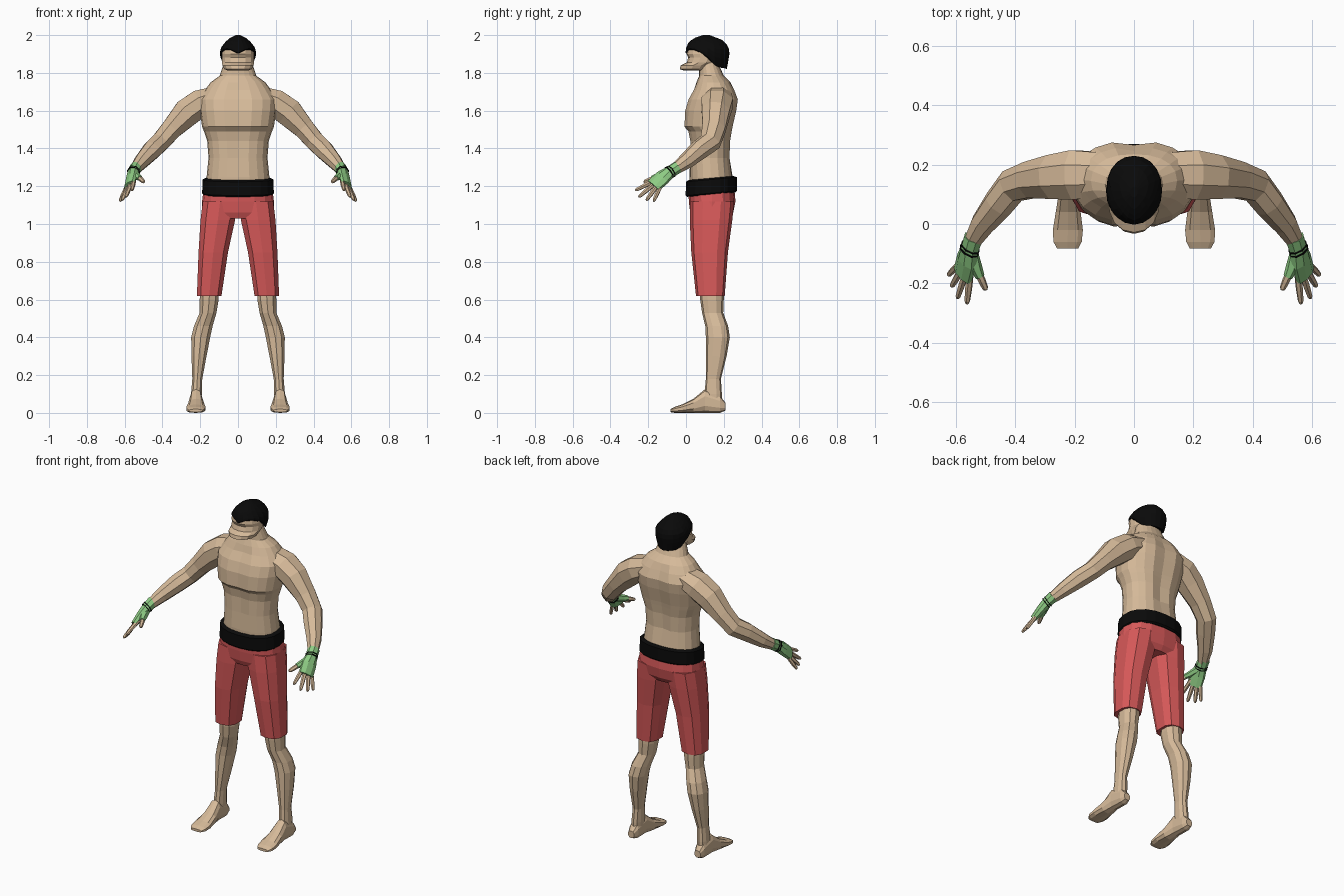
import bpy, bmesh, math
from mathutils import Vector


def material(name, rgb):
    m = bpy.data.materials.new(name)
    m.diffuse_color = (*rgb, 1)
    return m


SKIN = material("tan skin", (0.67, 0.49, 0.32))
RED = material("red cloth", (0.68, 0.10, 0.10))
GREEN = material("green cloth", (0.27, 0.60, 0.23))
BLACK = material("black", (0.003, 0.003, 0.003))


def skin_rings(name, rings, mat, mirror=False, tweak=None):
    """Bridge a list of equal point rings and cap both ends."""
    bm = bmesh.new()
    rows = [[bm.verts.new(p) for p in r] for r in rings]
    n = len(rows[0])
    for a, b in zip(rows, rows[1:]):
        for i in range(n):
            j = (i + 1) % n
            bm.faces.new((a[i], a[j], b[j], b[i]))
    bm.faces.new(rows[0])
    bm.faces.new(rows[-1])
    if tweak:
        for v in bm.verts:
            tweak(v.co)
    bmesh.ops.recalc_face_normals(bm, faces=bm.faces)
    me = bpy.data.meshes.new(name)
    bm.to_mesh(me)
    bm.free()
    me.materials.append(mat)
    ob = bpy.data.objects.new(name, me)
    bpy.context.collection.objects.link(ob)
    if mirror:
        ob.modifiers.new("mirror", 'MIRROR').use_mirror_merge = False
    return ob


def oval(a, x0, x1, y0, y1, e=2.3):
    """Point on a squarish oval; angle 0 faces the front."""
    s, c = math.sin(a), -math.cos(a)
    f = lambda v: math.copysign(abs(v) ** (2 / e), v) if abs(v) > 1e-6 else 0
    return (x0 + x1) / 2 + f(s) * (x1 - x0) / 2, (y0 + y1) / 2 + f(c) * (y1 - y0) / 2


def stack(name, rows, mat, n=10, mirror=False, e=2.3, tweak=None, along_y=False):
    """Rows of (level, x0, x1, y0, y1), stacked in z, or in y for feet."""
    rings = []
    for lv, *box in rows:
        pts = [oval(2 * math.pi * k / n, *box, e) for k in range(n)]
        rings.append([(x, lv, y) if along_y else (x, y, lv) for x, y in pts])
    return skin_rings(name, rings, mat, mirror, tweak)


def body(name, rows, mat, **kw):
    """Symmetric stack from (z, half width, front y, back y)."""
    return stack(name, [(z, -r, r, f, b) for z, r, f, b in rows], mat, **kw)


def tube(name, pts, mat, n=8, hint=(0, 1, 0)):
    """Mirrored limb through (x, y, z, width radius, thickness radius)."""
    cs = [Vector(p[:3]) for p in pts]
    rings = []
    for i, p in enumerate(pts):
        t = (cs[min(i + 1, len(cs) - 1)] - cs[max(i - 1, 0)]).normalized()
        u = Vector(hint)
        u = (u - t * u.dot(t)).normalized()
        w = t.cross(u)
        ang = [2 * math.pi * (k + 0.5) / n for k in range(n)]
        rings.append([cs[i] + u * p[3] * math.cos(a) + w * p[4] * math.sin(a) for a in ang])
    return skin_rings(name, rings, mat, True)


# Torso with grooves down the breastbone and spine
def grooves(co):
    if abs(co.x) < 0.005 and 1.3 < co.z < 1.74:
        co.y += 0.01 if co.y < 0.12 else -0.014


body("torso", [
    (1.16, .17, .02, .25), (1.25, .166, .018, .247), (1.35, .156, .018, .235),
    (1.44, .163, .018, .238), (1.49, .18, .008, .247), (1.515, .19, -.014, .252),
    (1.60, .203, -.01, .272), (1.66, .207, .008, .28), (1.71, .175, .037, .26),
    (1.75, .145, .055, .235), (1.785, .097, .07, .20), (1.83, .082, .07, .18),
    (1.87, .07, .07, .17)], SKIN, n=20, tweak=grooves)

# Head with a jutting jaw and brow
body("head", [
    (1.812, .055, -.012, .11), (1.82, .074, -.033, .13), (1.84, .084, -.028, .15),
    (1.855, .088, .004, .17), (1.882, .088, .012, .18), (1.90, .088, .002, .19),
    (1.94, .082, .008, .20), (1.975, .05, .05, .17)], SKIN, n=14, e=2.1)


# Hair cap with a shaped hairline
def interp(table, v):
    for a, b in zip(table, table[1:]):
        if v <= b[0]:
            t = (v - a[0]) / (b[0] - a[0])
            return [p + (q - p) * t for p, q in zip(a[1:], b[1:])]
    return list(table[-1][1:])


HAIRLINE = [(0, 1.905), (28, 1.93), (62, 1.925), (90, 1.885), (112, 1.83), (181, 1.82)]
HAIR = [(1.815, .07, .04, .215), (1.87, .092, .008, .225), (1.90, .095, -.003, .23),
        (1.93, .093, .0, .228), (1.965, .066, .015, .208), (1.987, .04, .05, .17),
        (2.0, .012, .09, .125)]
N = 20
hair_rings = []
for row in range(8):
    ring = []
    for k in range(N):
        deg = 360 * k / N
        low = interp(HAIRLINE, min(deg, 360 - deg))[0]
        z = low + (2.0 - low) * row / 7
        r, f, b = interp(HAIR, z)
        ring.append((*oval(math.radians(deg), -r, r, f, b, 2.1), z))
    hair_rings.append(ring)
skin_rings("hair", hair_rings, BLACK)

# Belt, tilted up toward the back
def tilt(co):
    co.z += (co.y - 0.13) * 0.09


body("belt", [(1.155, .182, .005, .262), (1.163, .19, -.002, .27),
              (1.235, .187, .0, .27), (1.243, .172, .015, .252)], BLACK, n=20, tweak=tilt)

# Shorts
body("shorts_hips", [(1.03, .165, .035, .23), (1.06, .19, .022, .25), (1.12, .19, .015, .262),
                     (1.2, .18, .012, .255)], RED, n=16, e=2.5)
stack("shorts_leg", [(.62, .085, .22, .053, .205), (.85, .05, .212, .028, .222),
                     (1.02, .012, .202, .02, .245), (1.12, .0, .19, .02, .255)],
      RED, n=10, mirror=True, e=2.6)

# Bare legs and feet
stack("lower_leg", [
    (.03, .195, .25, .10, .19), (.10, .19, .25, .098, .19), (.18, .188, .243, .105, .185),
    (.30, .165, .248, .105, .215), (.40, .145, .25, .105, .232), (.46, .132, .235, .102, .223),
    (.53, .112, .205, .085, .197), (.60, .10, .205, .075, .20), (.70, .10, .20, .07, .20)],
    SKIN, n=10, mirror=True)
stack("foot", [
    (.208, .203, .243, .012, .055), (.18, .192, .253, 0, .09), (.10, .19, .255, 0, .125),
    (.04, .178, .265, 0, .075), (-.02, .17, .275, 0, .045), (-.06, .174, .273, 0, .032),
    (-.083, .187, .26, .004, .02)], SKIN, n=10, mirror=True, e=2.6, along_y=True)

# Arms
tube("arm", [
    (.09, .165, 1.685, .08, .055), (.20, .165, 1.64, .09, .078), (.27, .158, 1.59, .08, .08),
    (.35, .148, 1.505, .066, .06), (.41, .128, 1.435, .06, .054), (.455, .07, 1.392, .054, .053),
    (.51, .0, 1.332, .043, .042), (.548, -.065, 1.285, .029, .029)], SKIN)

# Fingerless gloves with a wrist strap
ACROSS = (.05, .06, -.05)
tube("glove", [
    (.540, -.045, 1.30, .034, .034), (.553, -.085, 1.275, .034, .030),
    (.563, -.125, 1.245, .046, .026), (.577, -.172, 1.202, .046, .019)], GREEN, hint=ACROSS)
tube("glove_thumb", [
    (.548, -.09, 1.268, .022, .022), (.53, -.15, 1.25, .022, .018),
    (.518, -.178, 1.242, .016, .015)], GREEN, n=6)
for i, t in enumerate((0.0, 0.011)):
    tube("wrist_strap", [(.550 + t * .4, -.077 - t, 1.280 - t * .6, .037, .034),
                         (.552 + t * .4, -.081 - t, 1.2775 - t * .6, .037, .034)],
         BLACK, hint=ACROSS)

# Fingers: base, tip, radius
FINGERS = [
    ("thumb", (.525, -.16, 1.247), (.498, -.222, 1.222), .013),
    ("index_finger", (.552, -.175, 1.225), (.562, -.268, 1.178), .012),
    ("middle_finger", (.568, -.17, 1.21), (.594, -.25, 1.143), .012),
    ("ring_finger", (.583, -.158, 1.195), (.614, -.21, 1.126), .012),
    ("little_finger", (.596, -.142, 1.183), (.625, -.172, 1.12), .011)]
for name, a, b, r in FINGERS:
    a, b = Vector(a), Vector(b)
    tube(name, [(*a.lerp(b, t), r * s, r * s) for t, s in
                ((-.1, 1), (.5, 1), (.9, .8), (1, .45))], SKIN, n=6)
